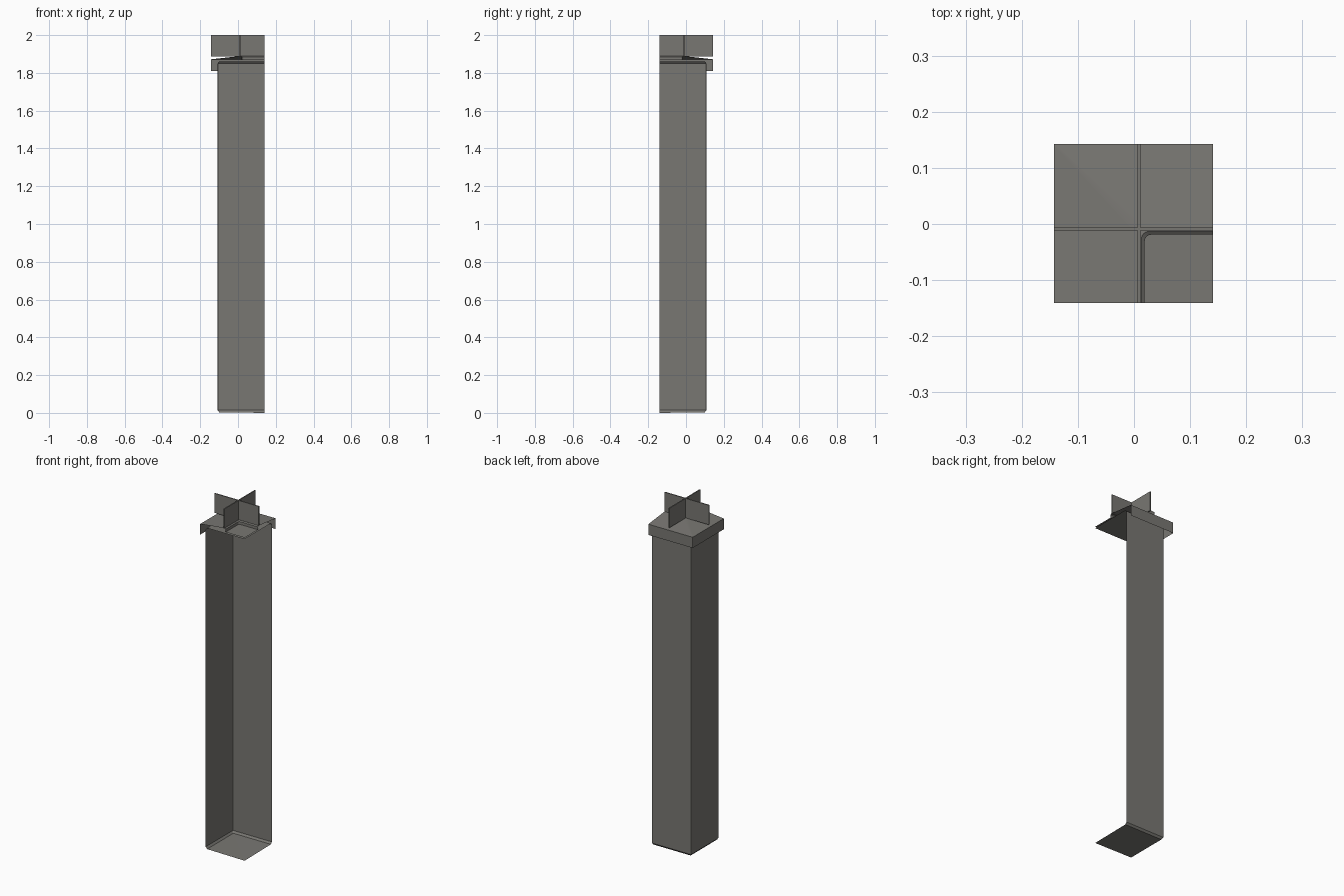
import bpy
import bmesh
import math

if "Cube" in bpy.data.objects:
    bpy.data.objects.remove(bpy.data.objects["Cube"])

# The model is the back-left quarter of a square pillar, made of open sheets.
# CX, CY is the centre line of the full pillar.
CX, CY = 0.141, -0.141

stone = bpy.data.materials.new("warm grey stone")
stone.diffuse_color = (0.19, 0.185, 0.17, 1)
stone.use_nodes = True
stone.node_tree.nodes["Principled BSDF"].inputs["Base Color"].default_value = stone.diffuse_color


def finish(bm, name):
    mesh = bpy.data.meshes.new(name)
    bm.to_mesh(mesh)
    bm.free()
    mesh.materials.append(stone)
    ob = bpy.data.objects.new(name, mesh)
    bpy.context.collection.objects.link(ob)
    return ob


def quarter_path(d, radius, steps):
    """Left side and back side at distance d from the centre, rounded corner."""
    r = min(radius, d)
    pts = [(CX - d, CY)]
    for k in range(steps + 1):
        a = math.pi - k / steps * math.pi / 2
        pts.append((CX - d + r + r * math.cos(a), CY + d - r + r * math.sin(a)))
    pts.append((CX, CY + d))
    return pts


def quarter_shell(name, profile, steps=2):
    """Sweep (distance, height, corner radius) rows around the quarter."""
    bm = bmesh.new()
    rows = [[bm.verts.new((x, y, z)) for x, y in quarter_path(d, r, steps)]
            for d, z, r in profile]
    for a, b in zip(rows, rows[1:]):
        for j in range(len(a) - 1):
            bm.faces.new((a[j], b[j], b[j + 1], a[j + 1]))
    bmesh.ops.remove_doubles(bm, verts=bm.verts, dist=1e-5)
    bmesh.ops.dissolve_degenerate(bm, edges=bm.edges, dist=1e-5)
    return finish(bm, name)


def box(name, x0, x1, y0, y1, z0, z1):
    bm = bmesh.new()
    bmesh.ops.create_cube(bm, size=1)
    for v in bm.verts:
        v.co = (x1 if v.co.x > 0 else x0,
                y1 if v.co.y > 0 else y0,
                z1 if v.co.z > 0 else z0)
    return finish(bm, name)


# Shaft with floor and top, softened edges
quarter_shell("shaft", [
    (0, 0.0, 0), (0.240, 0.003, 0.004), (0.249, 0.014, 0.006),
    (0.249, 1.85, 0.006), (0.240, 1.86, 0.004), (0, 1.86, 0)])

# Cap: hanging skirt, shallow hipped roof, sunken centre panel
quarter_shell("cap", [
    (0.284, 1.81, 0.002), (0.284, 1.872, 0.002), (0.128, 1.889, 0.014),
    (0.122, 1.884, 0.012), (0.122, 1.868, 0.012), (0, 1.868, 0)], steps=4)

# Crossed upright plates on the roof
box("cross_plate_side", -0.143, 0.141, -0.012, -0.006, 1.887, 2.0)
box("cross_plate_depth", 0.006, 0.012, -0.141, 0.143, 1.887, 2.0)
